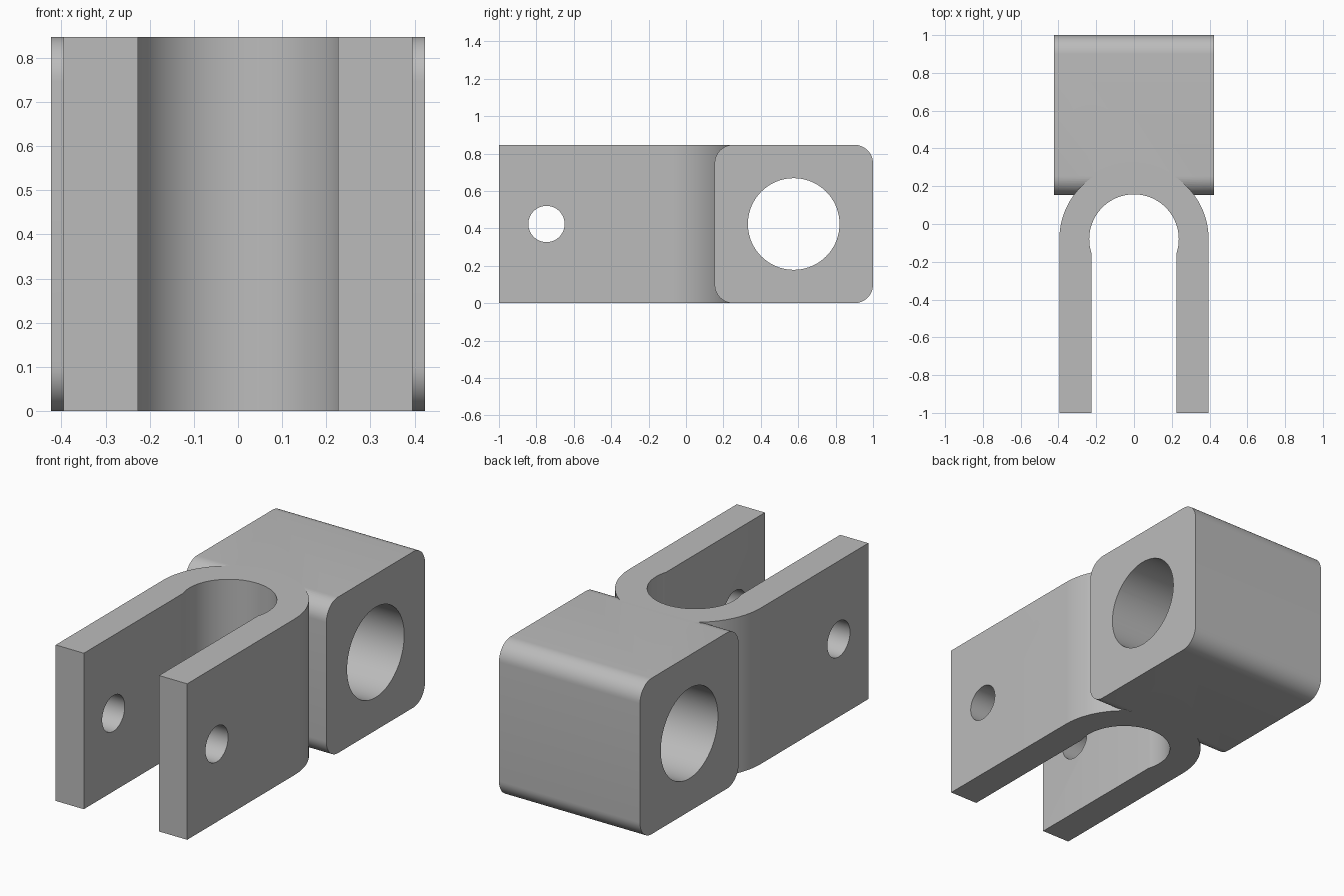
import bpy
from math import sin, cos, pi, acos

cube = bpy.data.objects.get("Cube")
if cube:
    bpy.data.objects.remove(cube, do_unlink=True)

metal = bpy.data.materials.new("plain grey")
metal.use_nodes = True
grey = (0.5, 0.5, 0.5, 1)
metal.diffuse_color = grey
metal.node_tree.nodes["Principled BSDF"].inputs["Base Color"].default_value = grey

H = 0.847           # height
HALF = H / 2        # half width of the block
ARC_Y = -0.08       # centre of the fork's round end


def arc(cx, cy, r, a0, a1, n):
    return [(cx + r * cos(a0 + (a1 - a0) * i / n),
             cy + r * sin(a0 + (a1 - a0) * i / n)) for i in range(n + 1)]


def prism(name, outline, place, lo, hi):
    """Extrude a 2D outline between lo and hi; place maps (u, v, w) to xyz."""
    n = len(outline)
    verts = [place(u, v, w) for w in (lo, hi) for u, v in outline]
    faces = [list(range(n))[::-1], list(range(n, 2 * n))]
    faces += [(i, (i + 1) % n, (i + 1) % n + n, i + n) for i in range(n)]
    mesh = bpy.data.meshes.new(name)
    mesh.from_pydata(verts, [], faces)
    mesh.materials.append(metal)
    obj = bpy.data.objects.new(name, mesh)
    bpy.context.collection.objects.link(obj)
    return obj


def upright(u, v, w):
    return (u, v, w)


def sideways(u, v, w):
    return (w, u, v)


def combine(target, tool, operation):
    mod = target.modifiers.new(tool.name, 'BOOLEAN')
    mod.operation, mod.solver, mod.object = operation, 'EXACT', tool
    bpy.ops.object.select_all(action='DESELECT')
    bpy.context.view_layer.objects.active = target
    target.select_set(True)
    bpy.ops.object.modifier_apply(modifier=mod.name)
    bpy.data.objects.remove(tool, do_unlink=True)


# Fork body with rounded back
outer = 0.395
fork = [(-outer, -1), (outer, -1)] + arc(0, ARC_Y, outer, 0, pi, 64)
clevis = prism("clevis_bracket", fork, upright, 0, H)

# Rear block with rounded long edges
y0, y1, r = 0.153, 1, 0.1
corners = [(y1 - r, H - r), (y0 + r, H - r), (y0 + r, r), (y1 - r, r)]
outline = []
for k, (cy, cz) in enumerate(corners):
    outline += arc(cy, cz, r, k * pi / 2, (k + 1) * pi / 2, 12)
combine(clevis, prism("rear_block", outline, sideways, -HALF, HALF), 'UNION')

# Slot between the arms, widening into a round relief
gap, relief = 0.226, 0.237
a = acos(gap / relief)
slot = [(-gap, -1.2), (gap, -1.2)] + arc(0, ARC_Y, relief, -a, pi + a, 72)
combine(clevis, prism("slot_cutter", slot, upright, -0.1, H + 0.1), 'DIFFERENCE')

# Cross bores: large in the block, small pin hole through both arms
for name, y, radius in (("bore_cutter", 0.576, 0.245), ("pin_cutter", -0.746, 0.097)):
    circle = arc(y, H / 2, radius, 0, 2 * pi, 72)[:-1]
    combine(clevis, prism(name, circle, sideways, -0.6, 0.6), 'DIFFERENCE')

bpy.ops.object.shade_smooth_by_angle(angle=pi / 6)
